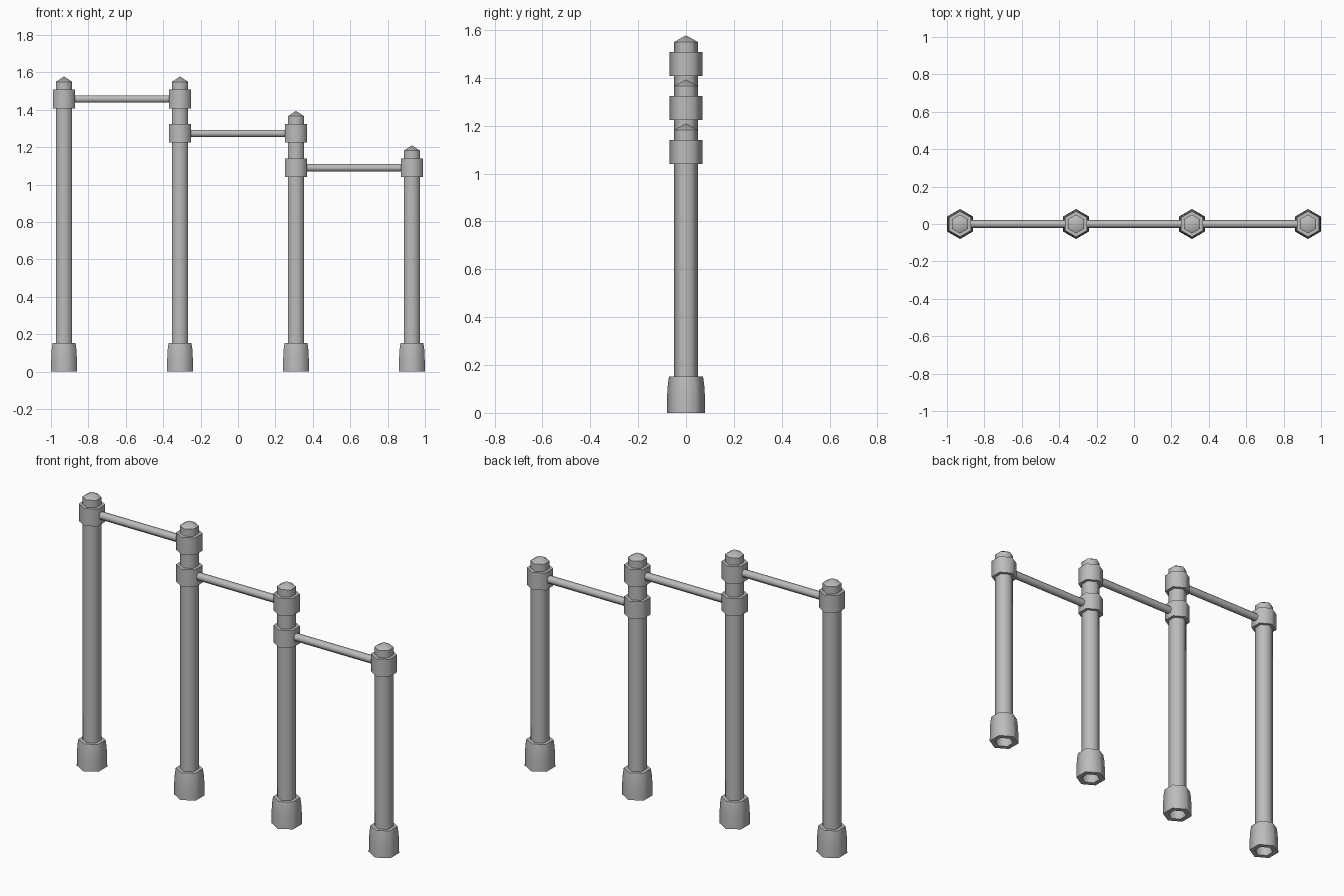
import bpy, bmesh
from math import cos, sin, pi

default = bpy.data.objects.get("Cube")
if default:
    bpy.data.objects.remove(default, do_unlink=True)

SIDES = 6
metal = bpy.data.materials.new("grey_metal")
metal.use_nodes = True
GREY = (0.5, 0.5, 0.5, 1)
metal.diffuse_color = GREY
metal.node_tree.nodes["Principled BSDF"].inputs["Base Color"].default_value = GREY


def lathe(name, profile, location, hard=(), along_x=False):
    """Hexagonal turned part; profile is (radius, height), hard lists sharp rings."""
    bm = bmesh.new()
    rings = []
    for r, h in profile:
        if r == 0:
            rings.append([bm.verts.new((0, 0, h))] * SIDES)
            continue
        angles = [pi / 2 + 2 * pi * i / SIDES for i in range(SIDES)]
        rings.append([bm.verts.new((r * cos(a), r * sin(a), h)) for a in angles])
    for low, high in zip(rings, rings[1:]):
        for i in range(SIDES):
            j = (i + 1) % SIDES
            corners = dict.fromkeys((low[i], low[j], high[j], high[i]))
            bm.faces.new(list(corners)).smooth = True
    for k in hard:
        for i in range(SIDES):
            edge = bm.edges.get((rings[k][i], rings[k][(i + 1) % SIDES]))
            edge.smooth = False
    mesh = bpy.data.meshes.new(name)
    bm.to_mesh(mesh)
    bm.free()
    mesh.materials.append(metal)
    obj = bpy.data.objects.new(name, mesh)
    obj.location = location
    if along_x:
        obj.rotation_euler.y = pi / 2
    bpy.context.collection.objects.link(obj)
    return obj


SPACING = 0.62
post_x = [(i - 1.5) * SPACING for i in range(4)]
bar_z = [1.458, 1.274, 1.09]
POLE_R, COLLAR_R, COLLAR_H = 0.05, 0.069, 0.05

for i, x in enumerate(post_x):
    # Each post rises just above its highest bar
    high = bar_z[max(i - 1, 0)]
    lathe(f"post_{i + 1}",
          [(POLE_R, 0), (POLE_R, high + 0.092), (0, high + 0.12)], (x, 0, 0), hard=[1])

    # Flared foot, open underneath where the tubular post passes through
    lathe(f"foot_{i + 1}",
          [(POLE_R, 0), (0.08, 0), (0.079, 0.07), (0.076, 0.12), (0.071, 0.153),
           (POLE_R, 0.153)], (x, 0, 0), hard=[1, 4])

    # Collars where the neighbouring bars meet the post
    for z in bar_z[max(i - 1, 0):i + 1]:
        lathe(f"collar_{i + 1}",
              [(POLE_R, -COLLAR_H), (COLLAR_R, -COLLAR_H), (COLLAR_R, COLLAR_H),
               (POLE_R, COLLAR_H)], (x, 0, z), hard=[1, 2])

# Horizontal bars, stepping down from right to left
for i, z in enumerate(bar_z):
    half = SPACING / 2 - 0.03
    lathe(f"bar_{i + 1}", [(0, -half), (0.022, -half), (0.022, half), (0, half)],
          ((post_x[i] + post_x[i + 1]) / 2, 0, z), hard=[1, 2], along_x=True)
